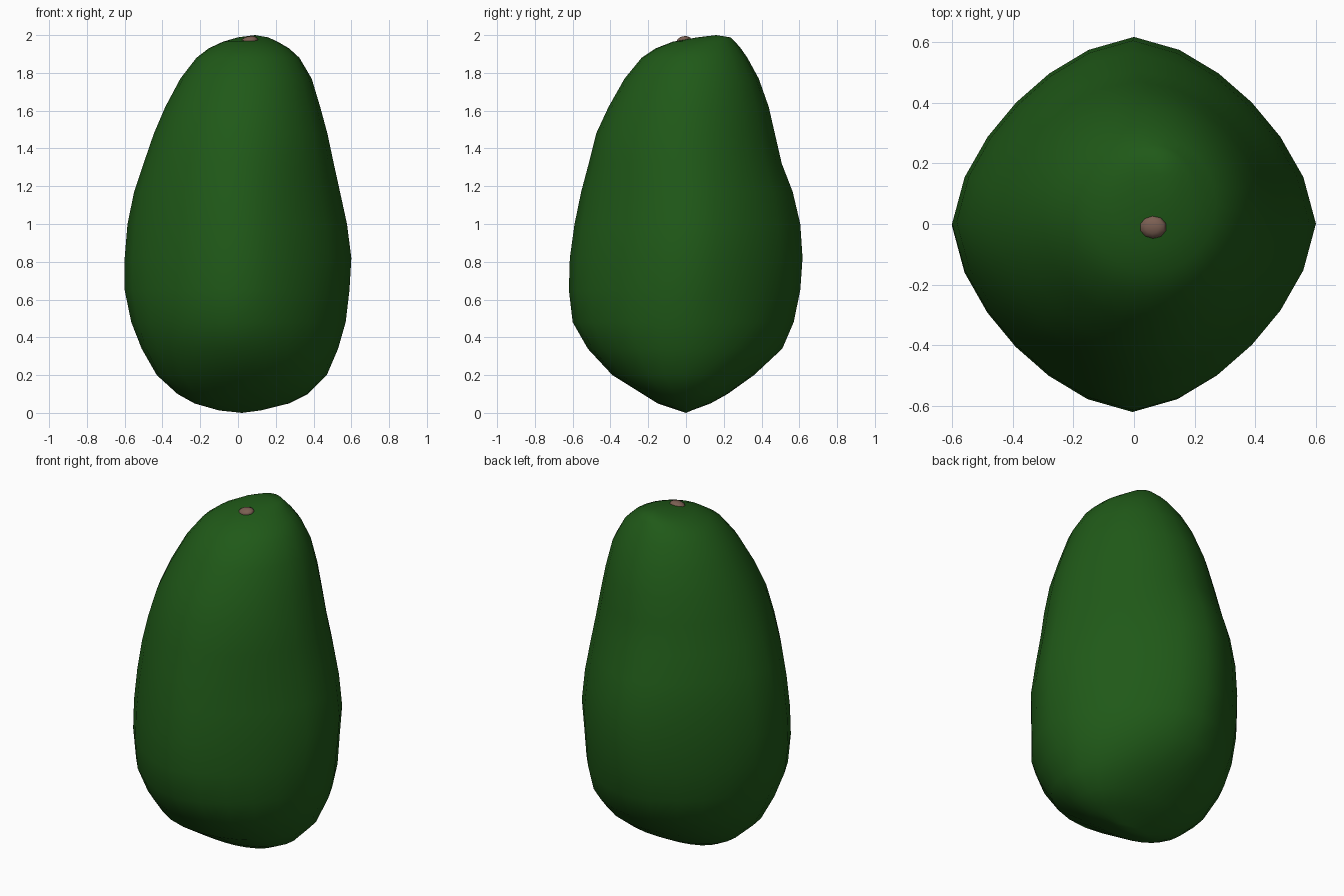
import bpy, bmesh, math

if "Cube" in bpy.data.objects:
    bpy.data.objects.remove(bpy.data.objects["Cube"])

SEGMENTS = 24

# Rings: height, x min, x max, y min, y max, squareness exponent
RINGS = [
    (0.013, -0.10, 0.12, -0.04, 0.03, 2.0),
    (0.05, -0.23, 0.27, -0.15, 0.13, 2.2),
    (0.10, -0.32, 0.37, -0.23, 0.22, 2.2),
    (0.20, -0.43, 0.47, -0.39, 0.36, 2.0),
    (0.34, -0.51, 0.53, -0.52, 0.51, 1.8),
    (0.48, -0.565, 0.57, -0.60, 0.57, 1.7),
    (0.65, -0.60, 0.59, -0.62, 0.605, 1.6),
    (0.82, -0.60, 0.60, -0.615, 0.617, 1.6),
    (1.00, -0.585, 0.577, -0.59, 0.605, 1.6),
    (1.17, -0.55, 0.54, -0.555, 0.565, 1.65),
    (1.32, -0.50, 0.507, -0.515, 0.507, 1.75),
    (1.48, -0.445, 0.473, -0.475, 0.47, 1.8),
    (1.62, -0.385, 0.435, -0.41, 0.438, 1.85),
    (1.77, -0.305, 0.39, -0.325, 0.385, 1.9),
    (1.88, -0.22, 0.325, -0.235, 0.325, 2.0),
    (1.93, -0.155, 0.27, -0.16, 0.29, 2.0),
    (1.965, -0.08, 0.21, -0.07, 0.26, 2.0),
    (1.988, 0.0, 0.16, 0.06, 0.235, 2.0),
]


def material(name, color):
    mat = bpy.data.materials.new(name)
    mat.diffuse_color = (*color, 1)
    mat.use_nodes = True
    mat.node_tree.nodes["Principled BSDF"].inputs["Base Color"].default_value = mat.diffuse_color
    return mat


def finish(bm, name, mat):
    bmesh.ops.recalc_face_normals(bm, faces=bm.faces[:])
    for f in bm.faces:
        f.smooth = True
    mesh = bpy.data.meshes.new(name)
    bm.to_mesh(mesh)
    bm.free()
    mesh.materials.append(mat)
    obj = bpy.data.objects.new(name, mesh)
    bpy.context.collection.objects.link(obj)
    return obj


def ring(bm, z, x0, x1, y0, y1, n):
    cx, cy = (x0 + x1) / 2, (y0 + y1) / 2
    verts = []
    for i in range(SEGMENTS):
        t = 2 * math.pi * i / SEGMENTS
        c, s = math.cos(t), math.sin(t)
        # superellipse radius at this angle, so spacing stays even
        r = (abs(c) ** n + abs(s) ** n) ** (-1 / n)
        verts.append(bm.verts.new((cx + (x1 - x0) / 2 * r * c,
                                   cy + (y1 - y0) / 2 * r * s, z)))
    return verts


# Fruit body: lofted rings closed by a tip at each end
bm = bmesh.new()
loops = [ring(bm, *r) for r in RINGS]
bottom = bm.verts.new((0.02, 0, 0))
top = bm.verts.new((0.09, 0.16, 2.0))
for i in range(SEGMENTS):
    j = (i + 1) % SEGMENTS
    for a, b in zip(loops, loops[1:]):
        bm.faces.new((a[i], a[j], b[j], b[i]))
    bm.faces.new((bottom, loops[0][j], loops[0][i]))
    bm.faces.new((top, loops[-1][i], loops[-1][j]))
finish(bm, "fruit_body", material("green_skin", (0.014, 0.1, 0.009)))

# Stem: small flattened nub on the sloping crown
bm = bmesh.new()
bmesh.ops.create_uvsphere(bm, u_segments=10, v_segments=6, radius=1)
bmesh.ops.scale(bm, vec=(0.046, 0.039, 0.022), verts=bm.verts[:])
stem = finish(bm, "stem_nub", material("brown_stem", (0.2, 0.115, 0.085)))
stem.location = (0.062, -0.01, 1.972)
stem.rotation_euler = (math.radians(8), math.radians(-8), 0)
